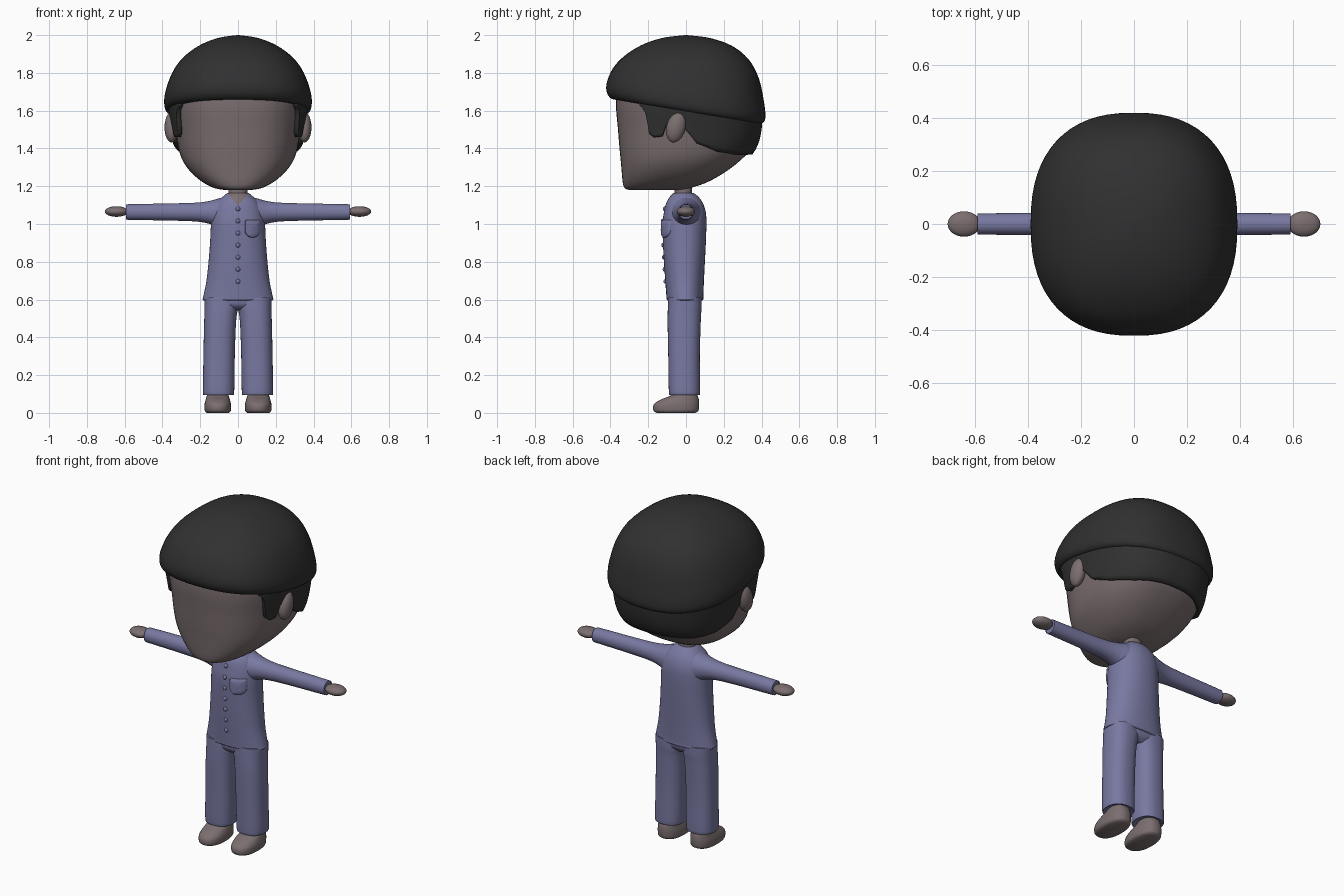
import bpy, bmesh, math
from mathutils import Vector, Matrix

cube = bpy.data.objects.get("Cube")
if cube:
    bpy.data.objects.remove(cube, do_unlink=True)


def material(name, rgb):
    m = bpy.data.materials.new(name)
    m.use_nodes = True
    m.diffuse_color = (*rgb, 1)
    m.node_tree.nodes["Principled BSDF"].inputs["Base Color"].default_value = (*rgb, 1)
    return m


SKIN = material("warm grey skin", (0.20, 0.157, 0.16))
CLOTH = material("dusty blue cloth", (0.19, 0.19, 0.36))
HAIR = material("charcoal hair", (0.03, 0.03, 0.03))


def finish(name, bm, mats, mirror=False, angle=50, thickness=0):
    bmesh.ops.recalc_face_normals(bm, faces=bm.faces)
    mesh = bpy.data.meshes.new(name)
    bm.to_mesh(mesh)
    bm.free()
    for m in mats:
        mesh.materials.append(m)
    ob = bpy.data.objects.new(name, mesh)
    bpy.context.collection.objects.link(ob)
    bpy.ops.object.select_all(action="DESELECT")
    ob.select_set(True)
    bpy.context.view_layer.objects.active = ob
    bpy.ops.object.shade_smooth_by_angle(angle=math.radians(angle))
    if thickness:
        mod = ob.modifiers.new("thickness", "SOLIDIFY")
        mod.thickness, mod.offset = thickness, 0
    if mirror:
        ob.modifiers.new("mirror", "MIRROR")
    return ob


# Rings are (height, half width, depth start, depth end, centre, tilt)
def densify(rings, steps=4):
    rings = [tuple(r) + (0,) * (6 - len(r)) for r in rings]
    out = []
    for i in range(len(rings) - 1):
        quad = (rings[max(i - 1, 0)], rings[i], rings[i + 1], rings[min(i + 2, len(rings) - 1)])
        for s in range(steps):
            t = s / steps
            out.append([0.5 * (2 * b + (c - a) * t + (2 * a - 5 * b + 4 * c - d) * t * t
                               + (3 * b - a - 3 * c + d) * t ** 3) for a, b, c, d in zip(*quad)])
    return out + [list(rings[-1])]


def at_height(rings, h):
    for p, q in zip(rings, rings[1:]):
        if p[0] <= h <= q[0]:
            t = (h - p[0]) / max(q[0] - p[0], 1e-6)
            return [a + (b - a) * t for a, b in zip(p, q)]
    return rings[-1]


def ring_point(ring, ang, n, grow=0):
    h, w, d0, d1, centre, tilt = ring
    c, s = math.cos(ang), math.sin(ang)
    a = centre + (w + grow) * math.copysign(abs(c) ** (2 / n), c)
    b = (d0 + d1) / 2 + ((d1 - d0) / 2 + grow) * math.copysign(abs(s) ** (2 / n), s)
    return Vector((a, b, h + tilt * b))


def loft(rings, n=2.2, sides=48, along_x=False):
    bm = bmesh.new()
    loops = []
    for r in rings:
        pts = [ring_point(r, math.tau * i / sides, n) for i in range(sides)]
        loops.append([bm.verts.new(p.zxy if along_x else p) for p in pts])
    for lo, hi in zip(loops, loops[1:]):
        for i in range(sides):
            j = (i + 1) % sides
            bm.faces.new((lo[i], lo[j], hi[j], hi[i]))
    bm.faces.new(loops[0])
    bm.faces.new(loops[-1])
    return bm


def ball(centre, size, tilt=0):
    bm = bmesh.new()
    bmesh.ops.create_uvsphere(bm, u_segments=32, v_segments=16, radius=1, matrix=Matrix.Translation(centre)
                              @ Matrix.Rotation(tilt, 4, "X") @ Matrix.Diagonal((*size, 1)))
    return bm


# Head and neck
HEAD_N = 2.4
head = densify([(1.18, .07, -.30, -.03), (1.19, .125, -.325, .02), (1.22, .185, -.335, .11),
                (1.27, .245, -.34, .2), (1.33, .29, -.345, .28), (1.4, .315, -.352, .345),
                (1.5, .33, -.36, .375), (1.65, .345, -.37, .38), (1.78, .32, -.34, .35),
                (1.88, .22, -.25, .25)])
finish("head", loft(head, HEAD_N), [SKIN])
finish("neck", loft(densify([(1.08, .055, -.065, .04), (1.16, .05, -.06, .032), (1.26, .05, -.06, .032)])), [SKIN])
finish("ears", ball((.352, -.053, 1.512), (.037, .05, .082), -.25), [SKIN], mirror=True)

# Hair cap with a tilted rim
cap = densify([(1.6, .33, -.355, .365, 0, -.165), (1.598, .37, -.395, .4, 0, -.165),
               (1.63, .39, -.42, .42, 0, -.165), (1.7, .384, -.418, .413, 0, -.13),
               (1.8, .348, -.385, .385, 0, -.07), (1.88, .292, -.33, .33, 0, -.02),
               (1.945, .205, -.24, .24), (1.985, .105, -.125, .125), (2.0, .004, -.005, .005)])
finish("hair_cap", loft(cap, 2.4, 64), [HAIR], angle=70)

# Lower hair: a shell on the head with sideburns and a nape line
HAIRLINE = [(-.225, 1.63), (-.2, 1.6), (-.185, 1.48), (-.16, 1.46), (-.12, 1.465), (-.1, 1.53),
            (-.04, 1.56), (0, 1.5), (.06, 1.43), (.18, 1.388), (.3, 1.372), (.4, 1.378)]


def hairline(y):
    for (y0, z0), (y1, z1) in zip(HAIRLINE, HAIRLINE[1:]):
        if y0 <= y <= y1:
            return z0 + (z1 - z0) * (y - y0) / (y1 - y0)
    return HAIRLINE[-1][1]


bm = bmesh.new()
columns = []
for i in range(241):
    ang = -.75 + (math.pi + 1.5) * i / 240
    y = ring_point(at_height(head, 1.5), ang, HEAD_N)[1]
    if y < HAIRLINE[0][0]:
        continue
    low = hairline(y)
    columns.append([bm.verts.new(ring_point(at_height(head, 1.66 + (low - 1.66) * k / 12), ang, HEAD_N, .01))
                    for k in range(13)])
for p, q in zip(columns, columns[1:]):
    for k in range(12):
        bm.faces.new((p[k], q[k], q[k + 1], p[k + 1]))
finish("lower_hair", bm, [HAIR], thickness=.03)

# Shirt body, with an open V at the neck
shirt = densify([(.595, .176, -.092, .083), (.6, .187, -.102, .092), (.62, .183, -.104, .092),
                 (.7, .167, -.11, .095), (.8, .156, -.117, .1), (.9, .148, -.122, .105),
                 (1.0, .143, -.125, .108), (1.06, .135, -.117, .105), (1.11, .115, -.105, .09),
                 (1.145, .08, -.085, .065), (1.165, .055, -.066, .038)])
bm = loft(shirt)
V_LOW, V_SLOPE = 1.095, .8
for side in (1, -1):
    bmesh.ops.bisect_plane(bm, geom=bm.verts[:] + bm.edges[:] + bm.faces[:], plane_co=(0, 0, V_LOW),
                           plane_no=(side, 0, -V_SLOPE))
for f in bm.faces:
    c = f.calc_center_median()
    f.material_index = int(c.y < -.02 and abs(c.x) < (c.z - V_LOW) * V_SLOPE)
finish("shirt", bm, [CLOTH, SKIN])

# Sleeves and hands
sleeve = densify([(.02, .085, .96, 1.145), (.09, .078, .975, 1.138), (.15, .062, 1.0, 1.122),
                  (.22, .05, 1.013, 1.113), (.35, .043, 1.018, 1.109), (.57, .04, 1.022, 1.105),
                  (.587, .038, 1.025, 1.102), (.59, .028, 1.035, 1.09)])
finish("sleeves", loft(sleeve, 2.1, 32, along_x=True), [CLOTH], mirror=True)
finish("hands", ball((.643, 0, 1.066), (.062, .048, .028)), [SKIN], mirror=True)


# Shirt front surface, used to seat the pocket and buttons
def shirt_front(x, z):
    h, w, d0, d1 = at_height(shirt, z)[:4]
    return (d0 + d1) / 2 - (d1 - d0) / 2 * (1 - (abs(x) / w) ** 2.2) ** (1 / 2.2)


# Chest pocket: square top, rounded bottom
outline = [(.037, .045), (-.037, .045), (-.041, .038)]
outline += [(.041 * math.cos(a), -.01 + .037 * math.sin(a))
            for a in (math.pi + math.pi * k / 12 for k in range(13))] + [(.041, .038)]
bm = bmesh.new()
loops = []
for scale, lift in ((1, -.01), (1, .008), (.93, .012), (.5, .012), (.02, .012)):
    loop = []
    for u, v in outline:
        x, z = .077 + u * scale, .975 + v * scale
        loop.append(bm.verts.new((x, shirt_front(x, z) - lift, z)))
    loops.append(loop)
for lo, hi in zip(loops, loops[1:]):
    for i in range(len(lo)):
        j = (i + 1) % len(lo)
        bm.faces.new((lo[i], lo[j], hi[j], hi[i]))
bm.faces.new(loops[-1])
finish("pocket", bm, [CLOTH])

# Buttons
for k in range(7):
    z = 1.08 - .064 * k
    finish(f"button_{k + 1}", ball((0, shirt_front(0, z), z), (.012, .009, .012)), [CLOTH])

# Trousers and feet
leg = densify([(.102, .066, -.075, .06, .103), (.1, .077, -.086, .07, .103), (.115, .083, -.091, .075, .103),
               (.3, .083, -.094, .073, .1), (.45, .084, -.097, .077, .096), (.52, .086, -.097, .08, .092),
               (.56, .09, -.096, .083, .088), (.61, .09, -.094, .083, .088)])
finish("trouser_legs", loft(leg, 2.4, 40), [CLOTH], mirror=True)
hips = densify([(.545, .12, -.06, .05), (.57, .165, -.088, .076), (.61, .176, -.094, .085)])
finish("trouser_hips", loft(hips), [CLOTH])
foot = densify([(0, .058, -.155, .05, .107), (.012, .069, -.172, .066, .107), (.045, .07, -.17, .07, .107),
                (.07, .064, -.135, .068, .107), (.09, .058, -.085, .062, .107), (.115, .05, -.05, .05, .106)])
finish("feet", loft(foot, 2.3, 40), [SKIN], mirror=True)
